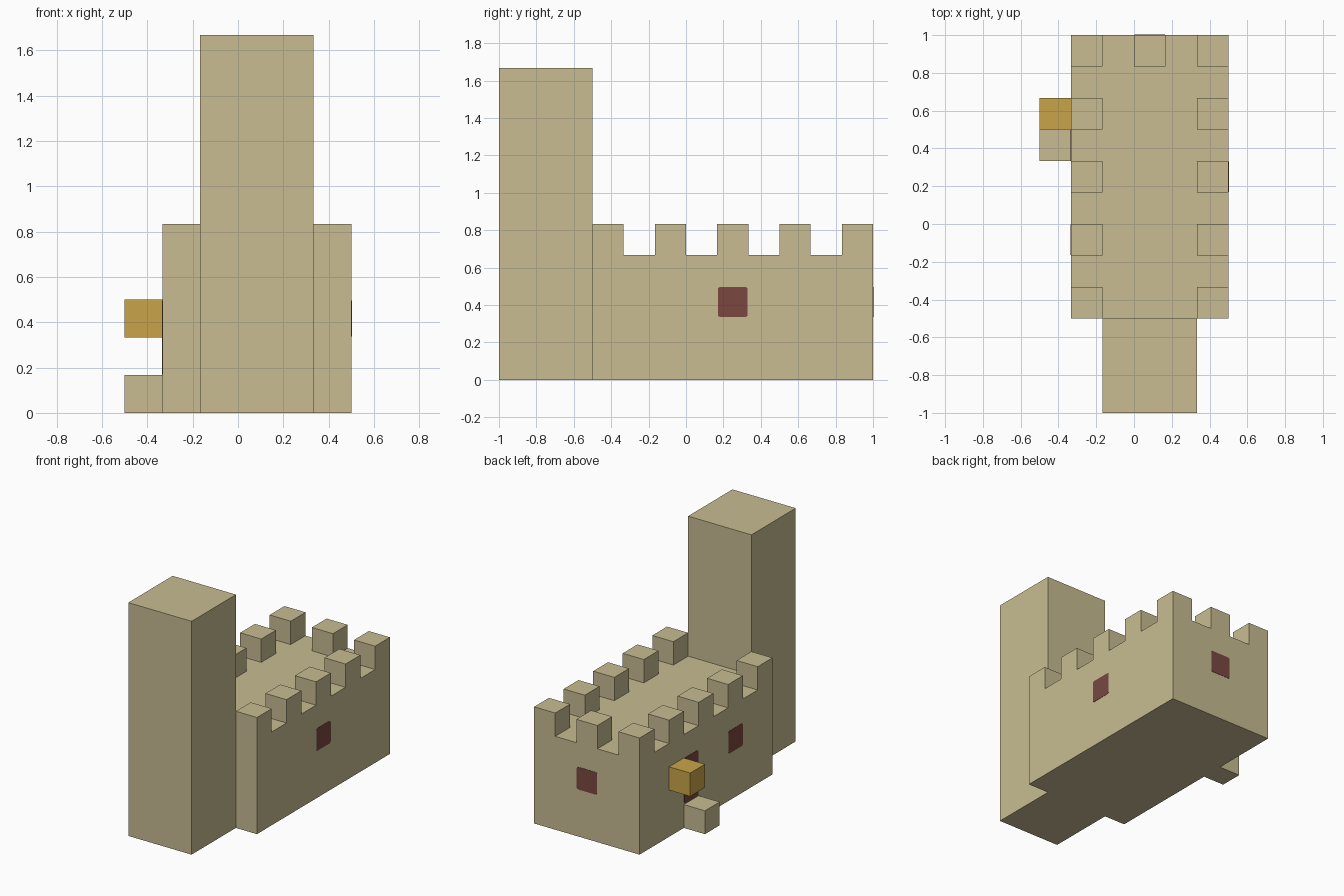
import bpy
import bmesh
from mathutils import Matrix, Vector

U = 1 / 6  # size of one building block

old = bpy.data.objects.get("Cube")
if old:
    bpy.data.objects.remove(old, do_unlink=True)


def make_material(name, rgb):
    # sRGB bytes to linear
    lin = [(c / 255 / 12.92) if c < 11 else ((c / 255 + 0.055) / 1.055) ** 2.4 for c in rgb]
    mat = bpy.data.materials.new(name)
    mat.use_nodes = True
    mat.diffuse_color = (*lin, 1)
    mat.node_tree.nodes["Principled BSDF"].inputs["Base Color"].default_value = (*lin, 1)
    return mat


stone = make_material("sandstone", (200, 188, 146))
gold = make_material("gold", (200, 165, 72))
red = make_material("dark_red", (122, 72, 64))


def add_object(name, bm, mat):
    bmesh.ops.recalc_face_normals(bm, faces=bm.faces)
    mesh = bpy.data.meshes.new(name)
    bm.to_mesh(mesh)
    bm.free()
    mesh.materials.append(mat)
    obj = bpy.data.objects.new(name, mesh)
    bpy.context.collection.objects.link(obj)
    return obj


def new_box(low, high):
    low, high = Vector(low), Vector(high)
    bm = bmesh.new()
    bmesh.ops.create_cube(bm, size=1, matrix=Matrix.Translation((low + high) / 2)
                          @ Matrix.Diagonal((*(high - low), 1)))
    return bm


def block(name, low, high, mat):
    """Box with its corners given in block units."""
    return add_object(name, new_box(Vector(low) * U, Vector(high) * U), mat)


def plate(name, centre, axis, mat, tall=1):
    """Thin round-cornered panel on a wall, facing along the given axis."""
    half = Vector((0.08, 0.08, 0.08 + (tall - 1) * U / 2))
    half[axis] = 0.002
    mid = Vector(centre) * U
    bm = new_box(mid - half, mid + half)
    edges = [e for e in bm.edges
             if abs(e.verts[0].co[axis] - e.verts[1].co[axis]) > 0.001
             and (e.verts[0].co - e.verts[1].co).length < 0.01]
    bmesh.ops.bevel(bm, geom=edges, offset=0.012, segments=2, affect='EDGES', profile=0.5)
    return add_object(name, bm, mat)


# Keep: a grid of blocks raised to the roof, with battlements pulled up from its rim
X0, Y0, NX, NY, ROOF = -2, -3, 5, 9, 4
bm = bmesh.new()
verts = [[bm.verts.new(((X0 + i) * U, (Y0 + j) * U, 0)) for j in range(NY + 1)]
         for i in range(NX + 1)]
base = [bm.faces.new((verts[i][j], verts[i + 1][j], verts[i + 1][j + 1], verts[i][j + 1]))
        for i in range(NX) for j in range(NY)]
result = bmesh.ops.extrude_face_region(bm, geom=base, use_keep_orig=True)["geom"]
bmesh.ops.translate(bm, vec=(0, 0, ROOF * U),
                    verts=[g for g in result if isinstance(g, bmesh.types.BMVert)])
merlons = []
for face in [g for g in result if isinstance(g, bmesh.types.BMFace)]:
    c = face.calc_center_median() / U
    i, j = round(c.x - X0 - 0.5), round(c.y - Y0 - 0.5)
    on_side = i in (0, NX - 1) and j % 2 == 0
    on_back = j == NY - 1 and i % 2 == 0
    if on_side or on_back:
        merlons.append(face)
for face in bmesh.ops.extrude_discrete_faces(bm, faces=merlons)["faces"]:
    bmesh.ops.translate(bm, vec=(0, 0, U), verts=face.verts)
bmesh.ops.recalc_face_normals(bm, faces=bm.faces)
bmesh.ops.dissolve_limit(bm, angle_limit=0.01, verts=bm.verts, edges=bm.edges)
add_object("keep", bm, stone)

# Tower, door step and hanging lamp
block("tower", (-1, -6, 0), (2, -3, 10), stone)
block("door_step", (-3, 2, 0), (-2, 3, 1), stone)
block("lamp", (-3, 3, 2), (-2, 4, 3), gold)

# Windows and door
plate("left_window", (3, 1.5, 2.5), 0, red)
plate("right_window", (-2, -0.5, 2.5), 0, red)
plate("back_window", (0.5, 6, 2.5), 1, red)
plate("door", (-2, 2.5, 2), 0, red, tall=2)
